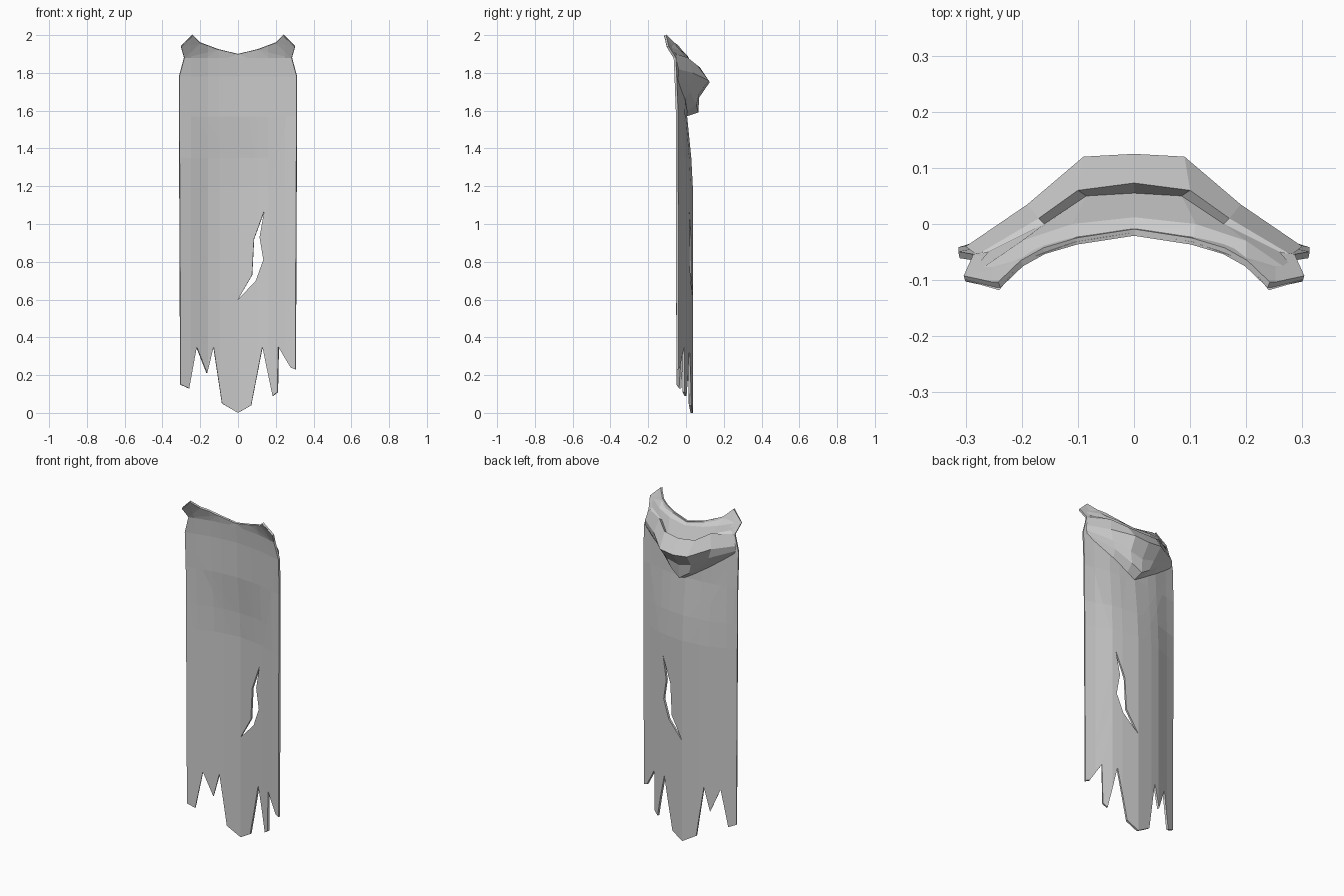
import bpy
import bmesh

if "Cube" in bpy.data.objects:
    bpy.data.objects.remove(bpy.data.objects["Cube"], do_unlink=True)

GREY = (0.6, 0.6, 0.6, 1.0)
cloth = bpy.data.materials.new("grey_cloth")
cloth.use_nodes = True
cloth.diffuse_color = GREY
cloth.node_tree.nodes["Principled BSDF"].inputs["Base Color"].default_value = GREY


def interpolate(value, stops):
    """Piecewise linear lookup in a list of (position, result) stops."""
    if value <= stops[0][0]:
        return stops[0][1]
    for (start, low), (end, high) in zip(stops, stops[1:]):
        if value <= end:
            return low + (high - low) * (value - start) / (end - start)
    return stops[-1][1]


def finish(bm, name):
    mesh = bpy.data.meshes.new(name)
    bm.to_mesh(mesh)
    bm.free()
    mesh.materials.append(cloth)
    obj = bpy.data.objects.new(name, mesh)
    bpy.context.collection.objects.link(obj)
    return obj


# Cape outline in x and z: torn hem, then the right half of the collar edge
hem = [(-.305, .15), (-.26, .13), (-.22, .35), (-.165, .21), (-.13, .35),
       (-.085, .05), (0, 0), (.07, .04), (.13, .35), (.185, .09),
       (.21, .11), (.215, .35), (.28, .24), (.305, .23)]
collar = [(.312, 1.78), (.285, 1.88), (.302, 1.94), (.24, 2), (.2, 1.96), (.105, 1.925)]
mirrored_collar = [(-x, z) for x, z in reversed(collar)]
outline = hem + collar + [(0, 1.9)] + mirrored_collar
tear = [(0, .6), (.075, .73), (.085, .92), (.14, 1.07),
        (.115, .93), (.135, .81), (.095, .7)]

# Curvature: centre line, side edge, and the blend from one to the other
centre_depth = [(1.2, .03), (1.35, .022), (1.57, .0), (1.78, -.005), (1.9, -.015), (2, -.035)]
edge_depth = [(1.57, -.047), (1.78, -.055), (1.88, -.065), (1.94, -.1), (2, -.14)]
side_blend = [(0, 0), (.1, .15), (.16, .3), (.25, .75), (.31, 1)]


def cape_depth(x, z):
    blend = interpolate(abs(x), side_blend)
    centre = interpolate(z, centre_depth)
    return centre + (interpolate(z, edge_depth) - centre) * blend


def build_cape():
    bm = bmesh.new()
    edges = []
    for loop in (outline, tear):
        verts = [bm.verts.new((x, 0, z)) for x, z in loop]
        edges += [bm.edges.new((a, b)) for a, b in zip(verts, verts[1:] + verts[:1])]
    bmesh.ops.triangle_fill(bm, edges=edges, use_beauty=True, normal=(0, -1, 0))

    # Fold lines along and across the cloth
    cuts = [((sign * x, 0, 0), (1, 0, 0)) for x, _ in side_blend[:-1] for sign in (-1, 1)]
    cuts += [((0, 0, z), (0, 0, 1)) for z in (.35, .8, 1.2, 1.35, 1.57, 1.78, 1.88)]
    for point, normal in cuts:
        bmesh.ops.bisect_plane(bm, geom=bm.verts[:] + bm.edges[:] + bm.faces[:],
                               plane_co=point, plane_no=normal, dist=.0001)
    for vert in bm.verts:
        vert.co.y = cape_depth(vert.co.x, vert.co.z)
    bmesh.ops.recalc_face_normals(bm, faces=bm.faces[:])
    cape = finish(bm, "cape")
    thickness = cape.modifiers.new("cloth_thickness", "SOLIDIFY")
    thickness.thickness = .012
    thickness.offset = 0


# Lowered hood: half rows from the centre outwards, front collar to underside
hood_rows = [
    [(0, -.015, 1.9), (.105, -.032, 1.925), (.2, -.066, 1.96), (.24, -.118, 2)],      # collar
    [(0, .012, 1.885), (.11, .0, 1.9), (.2, -.03, 1.92), (.302, -.1, 1.94)],          # neck
    [(0, .055, 1.79), (.085, .05, 1.81), (.16, .0, 1.87), (.26, -.05, 1.9)],          # bowl
    [(0, .073, 1.83), (.1, .06, 1.84), (.17, .01, 1.88), (.28, -.055, 1.88)],         # rim
    [(0, .125, 1.75), (.09, .12, 1.76), (.19, .035, 1.8), (.3, -.04, 1.82)],          # ridge
    [(0, .07, 1.67), (.08, .07, 1.69), (.17, .03, 1.74), (.3, -.04, 1.79)],           # undercut
    [(0, .065, 1.59), (.06, .055, 1.63), (.15, .02, 1.7), (.29, -.045, 1.77)],        # lower fold
    [(0, .005, 1.57), (.05, .005, 1.6), (.14, -.005, 1.66), (.28, -.05, 1.75)],       # underside
]


def build_hood():
    bm = bmesh.new()
    rows = []
    for half in hood_rows:
        full = [(-x, y, z) for x, y, z in reversed(half[1:])] + half
        rows.append([bm.verts.new(point) for point in full])
    for front, back in zip(rows, rows[1:]):
        for i in range(len(front) - 1):
            bm.faces.new((front[i], front[i + 1], back[i + 1], back[i]))
    finish(bm, "lowered_hood")


build_cape()
build_hood()
